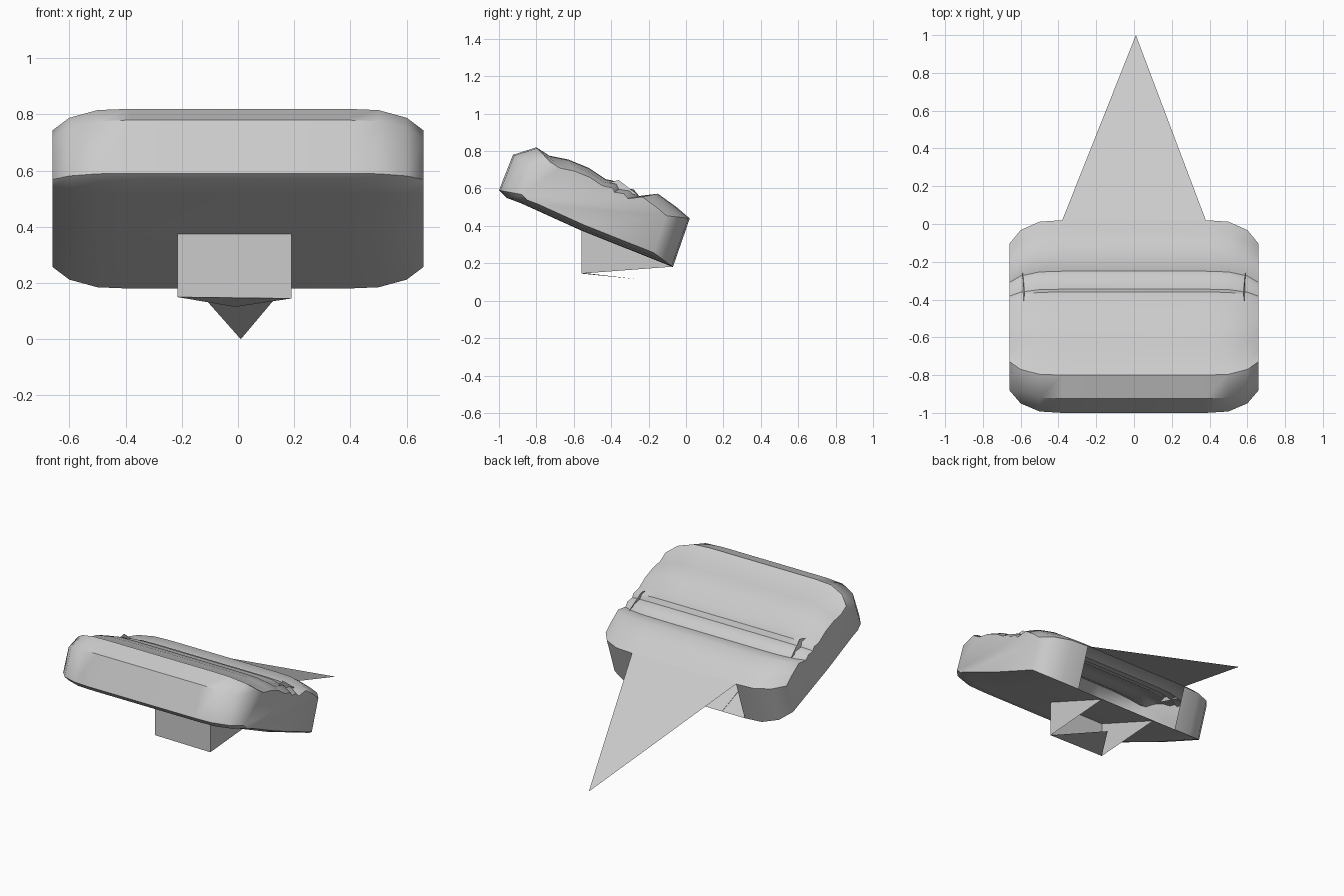
import bpy, bmesh, math

old = bpy.data.objects.get("Cube")
if old:
    bpy.data.objects.remove(old)

grey = bpy.data.materials.new("plain grey")
grey.use_nodes = True
COLOUR = (0.6, 0.6, 0.6, 1)
grey.diffuse_color = COLOUR
grey.node_tree.nodes["Principled BSDF"].inputs["Base Color"].default_value = COLOUR


def finish(name, bm, angle=40):
    mesh = bpy.data.meshes.new(name)
    bm.to_mesh(mesh)
    bm.free()
    mesh.materials.append(grey)
    ob = bpy.data.objects.new(name, mesh)
    bpy.context.collection.objects.link(ob)
    bpy.ops.object.select_all(action='DESELECT')
    ob.select_set(True)
    bpy.context.view_layer.objects.active = ob
    bpy.ops.object.shade_smooth_by_angle(angle=math.radians(angle))
    return ob


def sheet(name, polygons):
    bm = bmesh.new()
    for points in polygons:
        bm.faces.new([bm.verts.new(p) for p in points])
    bmesh.ops.remove_doubles(bm, verts=bm.verts, dist=0.001)
    return finish(name, bm, 20)


# Sloping body: side profile (y, z) lofted across x, shrinking at both ends
profile = [(-0.07, 0.18), (-0.56, 0.375), (-0.88, 0.52), (-0.96, 0.55),
           (-1.0, 0.59), (-0.925, 0.78), (-0.80, 0.82), (-0.73, 0.775),
           (-0.63, 0.755), (-0.52, 0.71), (-0.43, 0.65), (-0.36, 0.635),
           (-0.345, 0.605), (-0.28, 0.595), (-0.25, 0.56), (-0.15, 0.572),
           (-0.05, 0.50), (0.02, 0.44)]
half = [(0.38, 1.0), (0.5, 0.985), (0.6, 0.9), (0.66, 0.76)]
sections = [(-x, s) for x, s in reversed(half)] + half
CY, CZ = -0.5, 0.5

bm = bmesh.new()
rings = [[bm.verts.new((x, CY + (y - CY) * s, CZ + (z - CZ) * s))
          for y, z in profile] for x, s in sections]
n = len(profile)
for k, (a, b) in enumerate(zip(rings, rings[1:])):
    for i in range(n):
        j = (i + 1) % n
        # the rear wall is open between the two back corners
        if j == 0 and k == len(half) - 1:
            continue
        bm.faces.new((a[i], a[j], b[j], b[i]))
bm.faces.new(rings[0][::-1])
bm.faces.new(rings[-1])
bmesh.ops.recalc_face_normals(bm, faces=bm.faces)
finish("body_shell", bm, 50)

# Long pointed fin from the upper back edge
sheet("tail_fin", [[(-0.38, 0.02, 0.44), (0.38, 0.02, 0.44), (0.01, 1.0, 0.0)]])

# Open box under the body: front wall, tapering sides and a pointed bottom flap
low = [(-0.215, -0.56, 0.15), (0.19, -0.56, 0.145)]
top = [(x, -0.56, 0.38) for x in (-0.215, 0.19)]
rear = [(x, -0.07, 0.182) for x in (-0.215, 0.19)]
sheet("lower_box", [[low[0], low[1], top[1], top[0]],
                    [low[1], rear[1], top[1]],
                    [low[0], top[0], rear[0]]])
sheet("lower_flap", [[low[1], low[0], (-0.01, -0.26, 0.115)]])

# Small raised end tabs beside the top groove
for name, x in (("left_tab", 0.59), ("right_tab", -0.59)):
    sheet(name, [[(x, -0.46, 0.62), (x, -0.25, 0.56), (x * 0.98, -0.36, 0.645)]])
